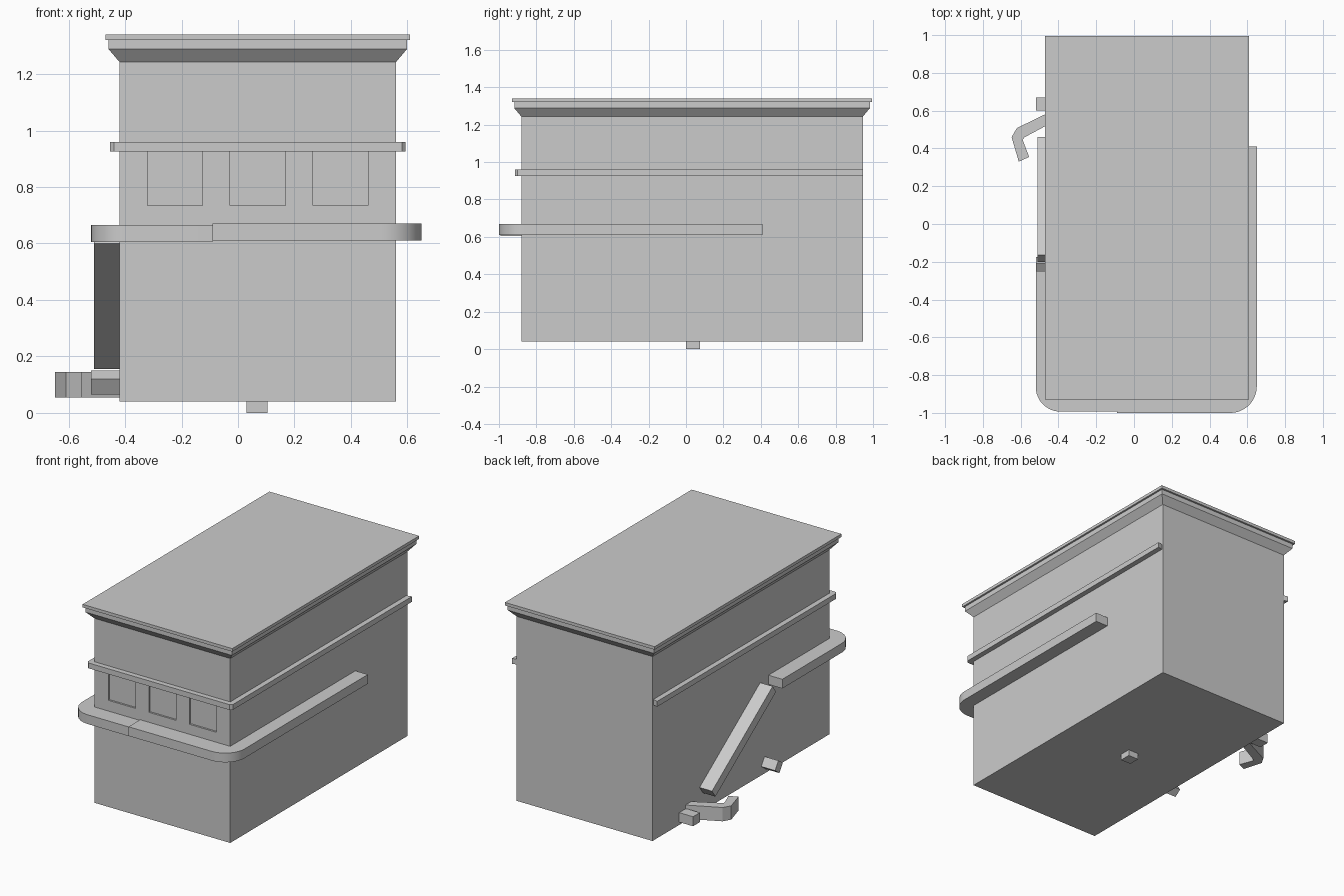
import bpy, bmesh, math

if "Cube" in bpy.data.objects:
    bpy.data.objects.remove(bpy.data.objects["Cube"])


def prism(name, pts, lo, hi, axis='z'):
    """Extrude an outline: (x, y) along z, or (y, z) along x."""
    place = (lambda p, h: (p[0], p[1], h)) if axis == 'z' else (lambda p, h: (h, p[0], p[1]))
    bm = bmesh.new()
    a, b = [[bm.verts.new(place(p, h)) for p in pts] for h in (lo, hi)]
    n = len(pts)
    bm.faces.new(a)
    bm.faces.new(b)
    for i in range(n):
        j = (i + 1) % n
        bm.faces.new((a[i], a[j], b[j], b[i]))
    bmesh.ops.recalc_face_normals(bm, faces=bm.faces)
    return finish(name, bm)


def finish(name, bm):
    mesh = bpy.data.meshes.new(name)
    bm.to_mesh(mesh)
    bm.free()
    ob = bpy.data.objects.new(name, mesh)
    bpy.context.collection.objects.link(ob)
    return ob


def box(name, x0, x1, y0, y1, z0, z1):
    return prism(name, [(x0, y0), (x1, y0), (x1, y1), (x0, y1)], z0, z1)


def arc(cx, cy, r, a0, a1, n=12):
    angles = [math.radians(a0 + (a1 - a0) * i / n) for i in range(n + 1)]
    return [(cx + r * math.cos(a), cy + r * math.sin(a)) for a in angles]


def smooth(ob):
    bpy.ops.object.select_all(action='DESELECT')
    ob.select_set(True)
    bpy.context.view_layer.objects.active = ob
    bpy.ops.object.shade_smooth_by_angle(angle=math.radians(30))


X0, X1, Y0, Y1 = -0.42, 0.56, -0.88, 0.945

# Main building block with three shallow window recesses
body = box("building_body", X0, X1, Y0, Y1, 0.04, 1.26)
for i in range(3):
    x = -0.32 + 0.2925 * i
    cutter = box(f"window_cutter_{i + 1}", x, x + 0.195, Y0 - 0.05, Y0 + 0.012, 0.735, 0.93)
    cutter.hide_render = True
    cutter.hide_set(True)
    mod = body.modifiers.new("window", 'BOOLEAN')
    mod.operation = 'DIFFERENCE'
    mod.object = cutter
    mod.solver = 'EXACT'

# Stepped cornice: stacked rings of (outward offset, height)
bm = bmesh.new()
rings = []
for d, z in [(0, 1.243), (0.038, 1.288), (0.038, 1.32), (0.05, 1.32), (0.05, 1.34)]:
    rings.append([bm.verts.new((x, y, z)) for x, y in
                  [(X0 - d, Y0 - d), (X1 + d, Y0 - d), (X1 + d, Y1 + d), (X0 - d, Y1 + d)]])
for a, b in zip(rings, rings[1:]):
    for i in range(4):
        j = (i + 1) % 4
        bm.faces.new((a[i], a[j], b[j], b[i]))
bm.faces.new(rings[0])
bm.faces.new(rings[-1])
bmesh.ops.recalc_face_normals(bm, faces=bm.faces)
finish("cornice", bm)

# Ledge around the front and both sides, with clipped corners
o, c, e = 0.034, 0.014, 0.01
prism("ledge", [(X0 - o, Y1), (X0 - o, Y0 - o + c), (X0 - o + c, Y0 - o),
                (X1 + o - c, Y0 - o), (X1 + o, Y0 - o + c), (X1 + o, Y1),
                (X1 - e, Y1 - e), (X1 - e, Y0 + e), (X0 + e, Y0 + e), (X0 + e, Y1 - e)],
      0.925, 0.96)

# Rounded walkways wrapping each front corner
smooth(prism("right_walkway",
             [(-0.09, -1.0)] + arc(0.51, -0.86, 0.14, -90, 0) +
             [(0.65, 0.41), (X1 - e, 0.41), (X1 - e, Y0 + e), (-0.09, Y0 + e)], 0.61, 0.67))
smooth(prism("left_walkway",
             [(-0.09, -0.993)] + arc(-0.39, -0.863, 0.13, -90, -180) +
             [(-0.52, -0.25), (X0 + e, -0.25), (X0 + e, Y0 + e), (-0.09, Y0 + e)], 0.605, 0.665))

# Sloping ramp on the left wall
prism("ramp", [(-0.2, 0.6), (0.425, 0.155), (0.46, 0.204), (-0.165, 0.649)],
      -0.51, X0 + e, 'x')

# Small blocks on the left wall and the foot below
prism("tilted_block", [(-0.255, 0.12), (-0.21, 0.15), (-0.175, 0.098), (-0.22, 0.065)],
      -0.52, X0 + e, 'x')
box("rear_block", -0.52, X0 + e, 0.6, 0.67, 0.058, 0.12)
box("foot_peg", 0.03, 0.105, 0.0, 0.075, 0.0, 0.05)

# Bent arm curving out from the left wall
prism("bent_arm", [(-0.41, 0.61), (-0.62, 0.508), (-0.648, 0.46), (-0.61, 0.33), (-0.555, 0.355),
                   (-0.59, 0.447), (-0.578, 0.46), (-0.41, 0.55)], 0.055, 0.145)
